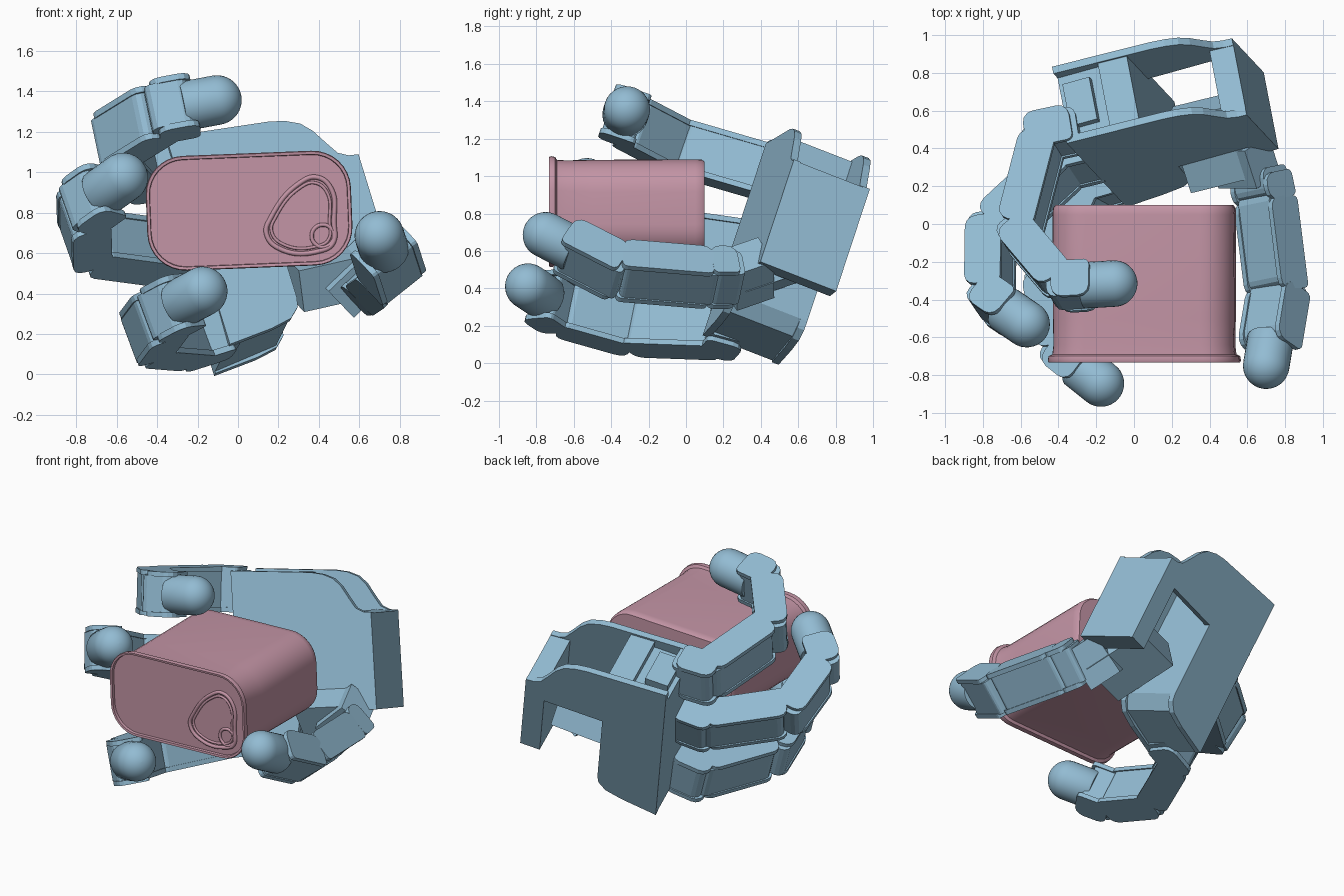
import bpy, bmesh, math
from mathutils import Vector, Matrix

if "Cube" in bpy.data.objects:
    bpy.data.objects.remove(bpy.data.objects["Cube"], do_unlink=True)


def material(name, rgb):
    m = bpy.data.materials.new(name)
    m.use_nodes = True
    m.diffuse_color = (*rgb, 1)
    m.node_tree.nodes["Principled BSDF"].inputs["Base Color"].default_value = (*rgb, 1)
    return m


BLUE = material("pale blue", (0.29, 0.50, 0.65))
PINK = material("dusty pink", (0.55, 0.30, 0.38))


def finish(name, bm, mat, smooth=False):
    bmesh.ops.recalc_face_normals(bm, faces=bm.faces)
    me = bpy.data.meshes.new(name)
    bm.to_mesh(me)
    bm.free()
    me.materials.append(mat)
    ob = bpy.data.objects.new(name, me)
    bpy.context.collection.objects.link(ob)
    if smooth:
        bpy.ops.object.select_all(action="DESELECT")
        ob.select_set(True)
        bpy.context.view_layer.objects.active = ob
        bpy.ops.object.shade_smooth_by_angle(angle=math.radians(35))


def loft(name, rings, mat, smooth=False):
    """Skin a stack of equal rings and cap both ends."""
    bm = bmesh.new()
    vs = [[bm.verts.new(p) for p in r] for r in rings]
    n = len(vs[0])
    for a, b in zip(vs, vs[1:]):
        for i in range(n):
            bm.faces.new((a[i], a[(i + 1) % n], b[(i + 1) % n], b[i]))
    bm.faces.new(vs[0])
    bm.faces.new(vs[-1])
    finish(name, bm, mat, smooth)


def frame(origin, direction, width):
    """Local z runs along a link, y across it, x towards the grip."""
    z = Vector(direction).normalized()
    y = Vector(width)
    y = (y - z * y.dot(z)).normalized()
    m = Matrix((y.cross(z), y, z)).transposed().to_4x4()
    m.translation = origin
    return m


def side_prism(name, m, pts, y0, y1):
    loft(name, [[m @ Vector((x, y, z)) for z, x in pts] for y in (y0, y1)], BLUE)


def box(name, m, lo, hi):
    side_prism(name, m, [(lo[2], lo[0]), (hi[2], lo[0]), (hi[2], hi[0]), (lo[2], hi[0])], lo[1], hi[1])


# Frames of the finger row and of the palm shell
O = Vector((-0.19, 0.37, 0.63))
HAND = frame(O, (-0.949, -0.232, -0.212), (-0.28, 0.30, 0.91))
F, L, N = (HAND.to_3x3() @ Vector(v) for v in ((0, 0, 1), (0, 1, 0), (1, 0, 0)))
PALM = frame(O + F * .05, (-0.945, -0.262, -0.205), L)


def palm_slab(name, pts, x0, x1):
    loft(name, [[PALM @ Vector((x, y, -t)) for t, y in pts] for x in (x0, x1)], BLUE)


def palm_outline(notch):
    """Palm silhouette with a curved shoulder and a thumb notch of given top."""
    return [(.02, .56), (.55, .525), (.63, .51), (.7, .48), (.75, .43), (.8, .35), (.84, .29),
            (.89, .265), (.94, .26), (.94, -.34), (.81, -.34), (.81, notch), (.42, notch),
            (.42, -.4), (.41, -.45), (.36, -.5), (.25, -.53), (.02, -.565)]


# Palm: two outer plates with solid cores between, open over the thumb notch
BACK, FRONT = -.328, .114
palm_slab("palm_front_plate", palm_outline(-.2), FRONT - .04, FRONT)
palm_slab("palm_back_plate", palm_outline(.12), BACK, BACK + .04)
palm_slab("palm_core", [(.02, .48), (.26, .48), (.26, .53), (.42, .52), (.42, -.4),
                        (.36, -.49), (.02, -.555)], BACK + .03, FRONT - .03)
palm_slab("wrist_block", [(.81, .27), (.94, .255), (.94, -.34), (.81, -.34)], BACK + .03, FRONT - .03)
palm_slab("palm_inner_motor", [(.05, .47), (.2, .47), (.2, .53), (.05, .53)], BACK + .1, FRONT - .1)

HALF, WIDE = .1, .14


def link_profile(start, end, h, r):
    """Side outline of a segment: well rounded outside, lightly eased inside."""
    pts = []
    corners = ((start, -h, 1, 1, r), (end, -h, -1, 1, r),
               (end, h, -1, -1, r * .5), (start, h, 1, -1, r * .5))
    for k, (z, x, sz, sx, q) in enumerate(corners):
        for i in range(4):
            a = math.pi * (1 + k / 2) + math.pi / 2 * i / 3
            pts.append((z + sz * q + q * math.cos(a), x + sx * q + q * math.sin(a)))
    return pts


def link(name, m, start, end):
    """One finger segment: a core between two slightly longer side cheeks."""
    side_prism(name + "_core", m, link_profile(start, end, HALF - .008, .05), -WIDE + .025, WIDE - .025)
    for label, s in (("upper", 1), ("lower", -1)):
        side_prism(f"{name}_{label}_cheek", m, link_profile(start + .03, end + .02, HALF, .06),
                   s * (WIDE - .03), s * WIDE)


def fingertip(name, m, length, r=.123):
    profile = [(length - .17, r * .96), (length - .16, r)]
    profile += [(length + r * math.sin(a), r * math.cos(a))
                for a in (math.pi / 2 * i / 10 * .99 for i in range(11))]
    rings = [[m @ Vector((q * math.cos(a), q * math.sin(a), z))
              for a in (math.tau * i / 32 for i in range(32))] for z, q in profile]
    loft(name + "_tip", rings, BLUE, True)


def chain(name, joints, width):
    """Segments through the joints, ending in a round fingertip."""
    last = len(joints) - 2
    for i, (a, b) in enumerate(zip(joints, joints[1:])):
        m = frame(a, b - a, width)
        length = (b - a).length
        link(f"{name}_segment_{i + 1}", m, -.07 if i else -.01, length - (.13 if i == last else .05))
        if i == last:
            fingertip(name, m, length)


def finger(name, offset, splay, swing, angles):
    """Base knuckle on the palm edge, then three curled segments."""
    s, w = math.radians(splay), math.radians(swing)
    out = F * math.cos(s) + L * math.sin(s)
    side = L * math.cos(s) - F * math.sin(s)
    grip = N * math.cos(w) + side * math.sin(w)
    across = side * math.cos(w) - N * math.sin(w)
    base = O + L * offset
    link(name + "_knuckle", frame(base, out, across), -.03, .23)
    joints = [base + out * .17]
    for length, a in zip((.556, .396, .275), angles):
        a = math.radians(a)
        joints.append(joints[-1] + (out * math.cos(a) + grip * math.sin(a)) * length)
    chain(name, joints, across)


finger("upper_finger", .44, 5, 0, (67, 119, 171))
finger("middle_finger", .005, 0, 9, (34, 83, 132))
finger("lower_finger", -.438, -5, -5.7, (53, 91, 129))

# Thumb with its swivel block inside the palm notch
THUMB = [Vector(p) for p in ((.66, .28, .46), (.70, .09, .46), (.76, -.39, .50), (.70, -.75, .685))]
swivel = frame(Vector((.42, .43, .49)), (.29, -.9, -.31), N)
box("thumb_swivel", swivel, (-.17, -.09, -.22), (.17, .13, .2))
bridge = frame(Vector((.59, .32, .48)), (.29, -.9, -.31), (.72, 0, .69))
box("thumb_bridge", bridge, (-.1, -.15, -.12), (.1, .13, .1))
chain("thumb", THUMB, (.72, 0, .69))

# Tin can: rounded rectangle sections from the rim to the closed end
CAN = Matrix.Translation((.055, 0, .81)) @ Matrix.Rotation(math.radians(-2.3), 4, "Y")


def can_ring(y, w, h, r):
    pts = []
    for k, (sx, sz) in enumerate(((1, 1), (-1, 1), (-1, -1), (1, -1))):
        for i in range(9):
            a = math.pi / 2 * (k + i / 8)
            pts.append(CAN @ Vector((sx * (w - r) + r * math.cos(a), y, sz * (h - r) + r * math.sin(a))))
    return pts


sections = [(-.712, .475, .25, .16), (-.712, .488, .264, .17), (-.73, .49, .266, .17),
            (-.732, .504, .28, .185), (-.722, .508, .284, .19), (-.70, .504, .28, .185),
            (-.69, .484, .264, .17), (-.64, .478, .262, .17), (-.5, .481, .265, .18),
            (.05, .483, .268, .18), (.085, .48, .266, .18), (.1, .468, .256, .17)]
loft("can_body", [can_ring(*s) for s in sections], PINK, True)


def wire(name, pts, thick):
    cu = bpy.data.curves.new(name, "CURVE")
    cu.dimensions = "3D"
    cu.bevel_depth = thick
    cu.bevel_resolution = 2
    sp = cu.splines.new("BEZIER")
    sp.bezier_points.add(len(pts) - 1)
    for bp, (x, z) in zip(sp.bezier_points, pts):
        bp.co = (x, -.714, z)
        bp.handle_left_type = bp.handle_right_type = "AUTO"
    sp.use_cyclic_u = True
    cu.materials.append(PINK)
    ob = bpy.data.objects.new(name, cu)
    bpy.context.collection.objects.link(ob)
    bpy.ops.object.select_all(action="DESELECT")
    ob.select_set(True)
    bpy.context.view_layer.objects.active = ob
    bpy.ops.object.convert(target="MESH")


# Pull tab outline and rivet on the lid
tab = [(.14, .70), (.16, .77), (.31, .95), (.39, .975), (.46, .92), (.475, .75),
       (.47, .65), (.42, .615), (.2, .625)]
wire("pull_tab_outer", tab, .012)
wire("pull_tab_inner", [(.32 + (x - .32) * .86, .78 + (z - .78) * .86) for x, z in tab], .008)
wire("pull_tab_rivet", [(.42 + .055 * math.cos(a), .685 + .055 * math.sin(a))
                        for a in (math.tau * i / 8 for i in range(8))], .01)
